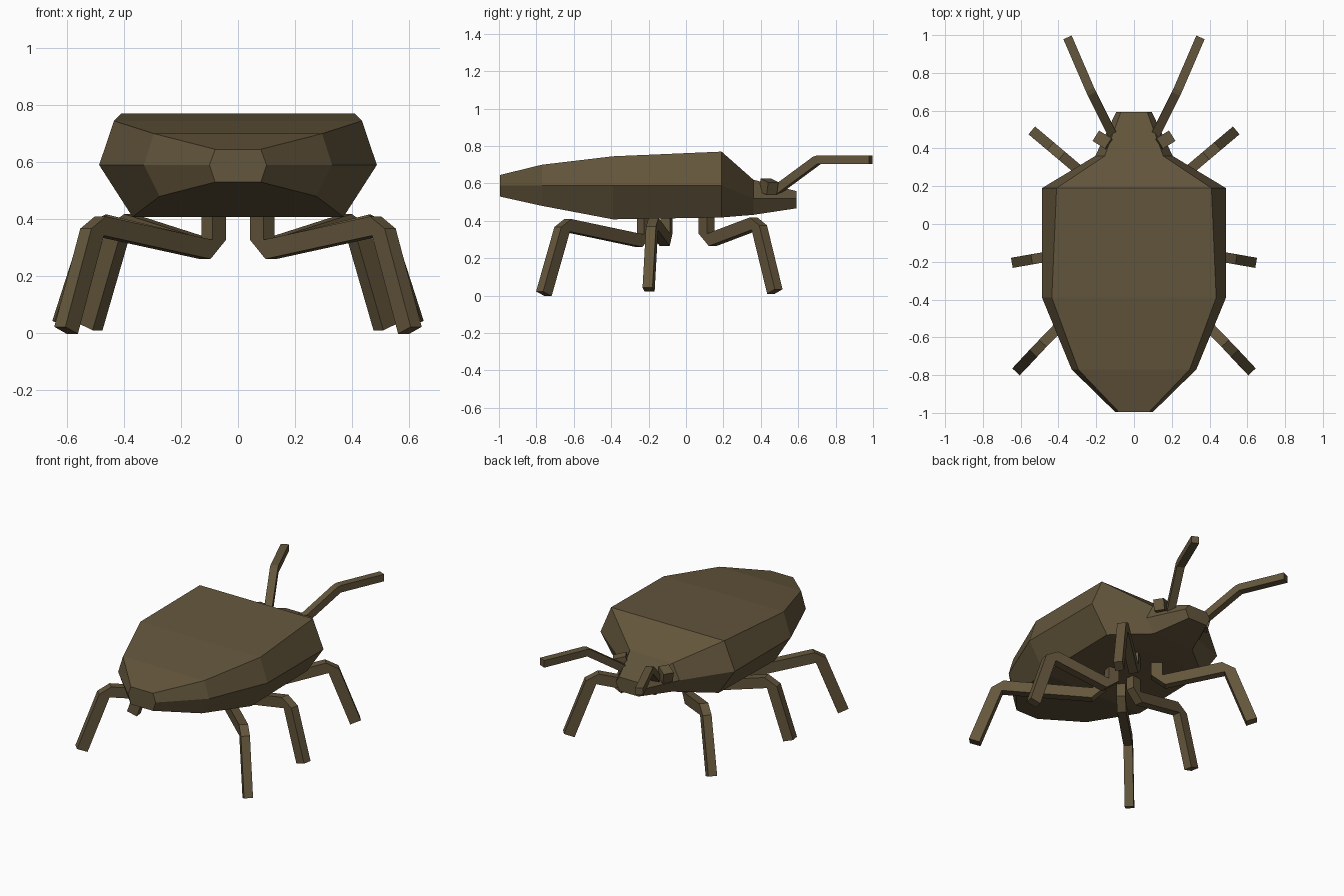
import bpy, bmesh, math
from mathutils import Vector, Matrix

if "Cube" in bpy.data.objects:
    bpy.data.objects.remove(bpy.data.objects["Cube"])

brown = bpy.data.materials.new("beetle brown")
brown.diffuse_color = (0.127, 0.093, 0.045, 1)
brown.use_nodes = True
brown.node_tree.nodes["Principled BSDF"].inputs["Base Color"].default_value = brown.diffuse_color


def finish(bm, name):
    bmesh.ops.remove_doubles(bm, verts=bm.verts, dist=0.0005)
    bmesh.ops.recalc_face_normals(bm, faces=bm.faces)
    me = bpy.data.meshes.new(name)
    bm.to_mesh(me)
    bm.free()
    me.materials.append(brown)
    ob = bpy.data.objects.new(name, me)
    bpy.context.collection.objects.link(ob)
    return ob


def skin(bm, rings):
    """Bridge equal rings of points and cap both ends."""
    vs = [[bm.verts.new(p) for p in r] for r in rings]
    n = len(vs[0])
    for a, b in zip(vs, vs[1:]):
        for i in range(n):
            j = (i + 1) % n
            bm.faces.new((a[i], a[j], b[j], b[i]))
    bm.faces.new(vs[0])
    bm.faces.new(vs[-1])


def limb(name, points, w, h):
    """Rectangular tube in a vertical plane, with chamfered outer bends."""
    pts = [Vector(p) for p in points]
    flat = pts[-1] - pts[0]
    side = Vector((-flat.y, flat.x, 0)).normalized()
    dirs = [(b - a).normalized() for a, b in zip(pts, pts[1:])]
    rings = []

    def ring(c, d):
        up = d.cross(side)
        rings.append([c + side * w * s + up * h * t
                      for s, t in ((-1, -1), (1, -1), (1, 1), (-1, 1))])

    ring(pts[0], dirs[0])
    for p, d1, d2 in zip(pts[1:], dirs, dirs[1:]):
        k = h * math.tan(d1.angle(d2) / 2)
        ring(p - d1 * k, d1)
        ring(p + d2 * k, d2)
    ring(pts[-1], dirs[-1])
    bm = bmesh.new()
    skin(bm, rings)
    return finish(bm, name)


# Body: hexagonal sections (y, top half width, mid, bottom, z top, mid, bottom)
sections = [
    (-0.995, 0.080, 0.10, 0.080, 0.645, 0.59, 0.53),
    (-0.770, 0.295, 0.33, 0.275, 0.700, 0.59, 0.48),
    (-0.390, 0.435, 0.487, 0.37, 0.745, 0.59, 0.408),
    (0.190, 0.410, 0.487, 0.37, 0.770, 0.59, 0.418),
    (0.360, 0.155, 0.205, 0.15, 0.620, 0.52, 0.432),
    (0.592, 0.070, 0.095, 0.07, 0.558, 0.52, 0.467),
]
bm = bmesh.new()
skin(bm, [[(-m, y, zm), (-t, y, zt), (t, y, zt), (m, y, zm), (b, y, zb), (-b, y, zb)]
          for y, t, m, b, zt, zm, zb in sections])
finish(bm, "body")

# Legs: hip, knee and foot positions on the right side
legs = {
    "front": ((0.085, 0.11), (0.41, 0.385, 0.392), (0.517, 0.475, 0.022)),
    "middle": ((0.085, -0.105), (0.50, -0.18, 0.390), (0.615, -0.20, 0.032)),
    "rear": ((0.085, -0.22), (0.505, -0.655, 0.380), (0.603, -0.76, 0.010)),
}
for s, label in ((1, "right"), (-1, "left")):
    for name, (hip, knee, foot) in legs.items():
        limb(f"{label}_{name}_leg",
             [(s * hip[0], hip[1], 0.46), (s * hip[0], hip[1], 0.288),
              (s * knee[0], knee[1], knee[2]), (s * foot[0], foot[1], foot[2])],
             0.027, 0.034)

    # Antenna
    limb(f"{label}_antenna",
         [(s * 0.11, 0.465, 0.55), (s * 0.23, 0.705, 0.727), (s * 0.352, 0.988, 0.727)],
         0.024, 0.023)

    # Eye block
    bm = bmesh.new()
    bmesh.ops.create_cube(bm, size=1, matrix=(
        Matrix.Translation((s * 0.162, 0.442, 0.582))
        @ Matrix.Rotation(math.radians(s * 32), 4, 'Z')
        @ Matrix.Rotation(math.radians(s * 15), 4, 'Y')
        @ Matrix.Diagonal((0.08, 0.065, 0.07, 1))))
    finish(bm, f"{label}_eye")
